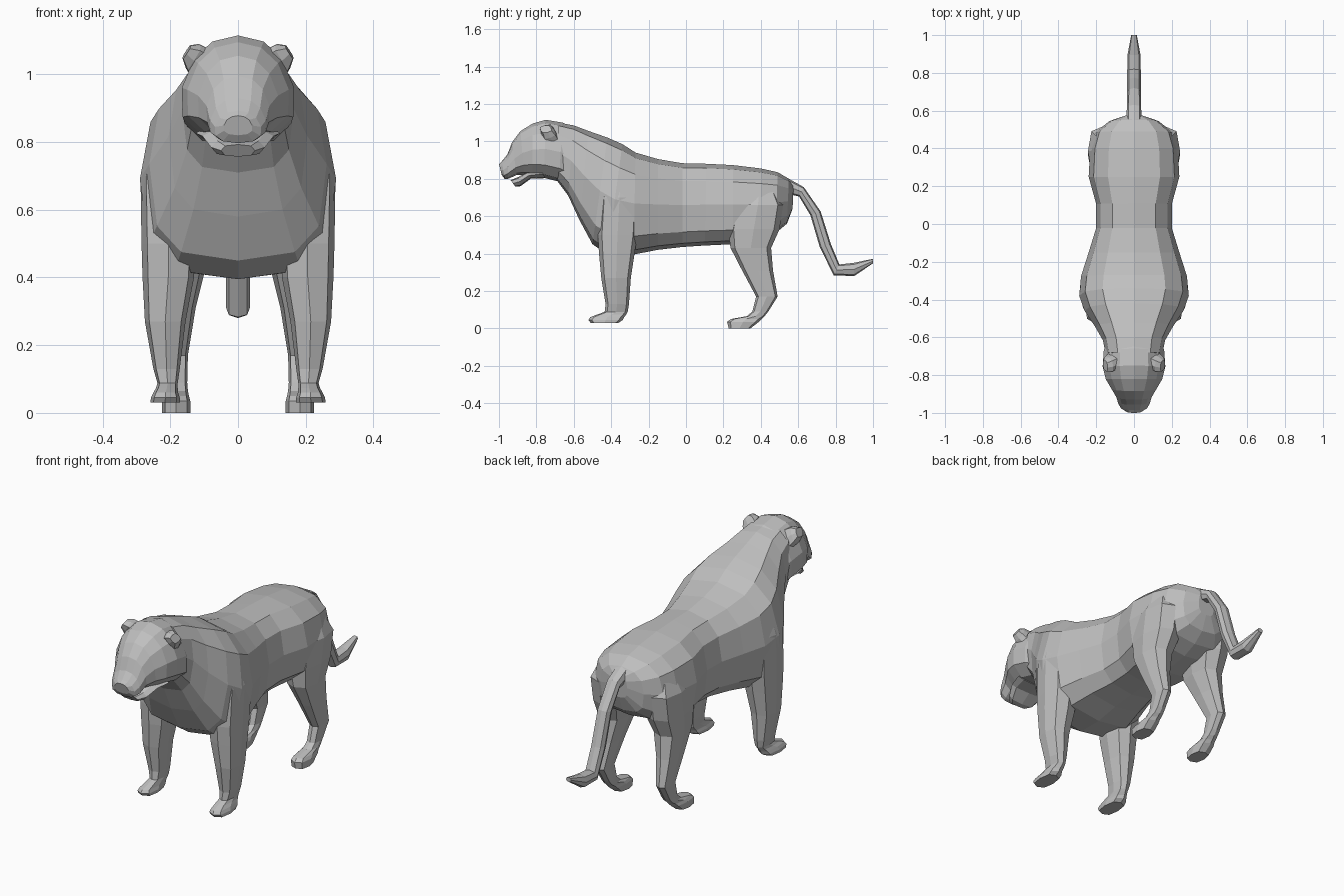
import bpy, bmesh, math
from mathutils import Vector

fur = bpy.data.materials.new("grey fur")
fur.diffuse_color = (0.52, 0.52, 0.52, 1)


def ring(c, a, b, n, p, low=None, taper=0):
    """Rounded-box ring with half axes a, b; low = lower-half exponent, taper narrows the top."""
    pts = []
    for i in range(n):
        t = 2 * math.pi * i / n
        u, v = math.cos(t), math.sin(t)
        q = low if low and v < -0.01 else p
        u, v = math.copysign(abs(u) ** q, u), math.copysign(abs(v) ** q, v)
        pts.append(Vector(c) + Vector(a) * u * (1 - taper * v) + Vector(b) * v)
    return pts


def loft(name, rings, mirror=False):
    """Skin rings into a closed flat-shaded mesh."""
    bm = bmesh.new()
    vs = [[bm.verts.new(p) for p in r] for r in rings]
    n = len(vs[0])
    for r, s in zip(vs, vs[1:]):
        for i in range(n):
            j = (i + 1) % n
            bm.faces.new((r[i], r[j], s[j], s[i]))
    bm.faces.new(vs[0])
    bm.faces.new(vs[-1])
    bmesh.ops.recalc_face_normals(bm, faces=bm.faces)
    me = bpy.data.meshes.new(name)
    bm.to_mesh(me)
    bm.free()
    me.materials.append(fur)
    ob = bpy.data.objects.new(name, me)
    bpy.context.collection.objects.link(ob)
    if mirror:
        ob.modifiers.new("mirror", 'MIRROR')
    return ob


def trunk(name, stations, n=12, p=0.8, low=None, taper=0):
    """Stations: top y, top z, bottom y, bottom z, half width."""
    rings = []
    for yt, zt, yb, zb, w in stations:
        c = (0, (yt + yb) / 2, (zt + zb) / 2)
        rings.append(ring(c, (w, 0, 0), (0, (yt - yb) / 2, (zt - zb) / 2),
                          n, p, low, taper))
    return loft(name, rings)


def leg(name, slices):
    """Slices: z, front y, back y, inner x, outer x."""
    rings = []
    for z, y0, y1, x0, x1 in slices:
        c = ((x0 + x1) / 2, (y0 + y1) / 2, z)
        rings.append(ring(c, ((x1 - x0) / 2, 0, 0), (0, (y1 - y0) / 2, 0), 8, 0.7))
    return loft(name, rings, mirror=True)


# Torso and neck, from rump to throat
trunk("body", [
    (0.575, 0.765, 0.57, 0.64, 0.05),
    (0.55, 0.80, 0.54, 0.56, 0.13),
    (0.49, 0.835, 0.48, 0.51, 0.205),
    (0.40, 0.855, 0.40, 0.475, 0.232),
    (0.25, 0.873, 0.25, 0.45, 0.24),
    (0.11, 0.88, 0.10, 0.443, 0.20),
    (-0.02, 0.883, -0.02, 0.435, 0.20),
    (-0.15, 0.905, -0.15, 0.42, 0.24),
    (-0.27, 0.94, -0.28, 0.395, 0.28),
    (-0.34, 0.985, -0.42, 0.395, 0.29),
    (-0.42, 1.02, -0.50, 0.45, 0.262),
    (-0.52, 1.055, -0.57, 0.58, 0.205),
    (-0.60, 1.085, -0.63, 0.71, 0.165),
    (-0.68, 1.10, -0.69, 0.79, 0.15)], low=0.64)

# Head with upper muzzle
trunk("head", [
    (-0.58, 1.06, -0.62, 0.76, 0.135),
    (-0.66, 1.10, -0.68, 0.785, 0.16),
    (-0.75, 1.115, -0.76, 0.805, 0.166),
    (-0.82, 1.095, -0.82, 0.815, 0.15),
    (-0.885, 1.055, -0.865, 0.82, 0.118),
    (-0.93, 0.995, -0.905, 0.82, 0.093),
    (-0.955, 0.93, -0.95, 0.80, 0.083),
    (-0.985, 0.893, -0.968, 0.797, 0.068),
    (-1.0, 0.878, -0.985, 0.82, 0.042)], p=0.85, taper=0.2)

# Open lower jaw
trunk("lower_jaw", [
    (-0.78, 0.85, -0.75, 0.803, 0.125),
    (-0.85, 0.835, -0.83, 0.80, 0.105),
    (-0.895, 0.81, -0.885, 0.76, 0.08),
    (-0.938, 0.793, -0.912, 0.757, 0.05)], n=8, low=0.7)

# Ears
loft("ears", [
    ring((0.10, -0.72, 1.025), (0.034, 0.015, -0.04), (0, 0.034, 0.012), 8, 0.55),
    ring((0.132, -0.74, 1.052), (0.022, 0.015, -0.034), (0.002, 0.034, 0.012), 8, 0.55),
    ring((0.152, -0.75, 1.066), (0.012, 0.01, -0.018), (0, 0.028, 0.006), 8, 0.55)],
    mirror=True)

# Front legs from shoulder to paw
leg("front_legs", [
    (0.84, -0.42, -0.28, 0.15, 0.25),
    (0.70, -0.46, -0.25, 0.13, 0.288),
    (0.50, -0.472, -0.26, 0.125, 0.285),
    (0.40, -0.465, -0.275, 0.13, 0.282),
    (0.27, -0.453, -0.295, 0.155, 0.275),
    (0.13, -0.43, -0.305, 0.172, 0.25),
    (0.088, -0.435, -0.312, 0.178, 0.238),
    (0.074, -0.475, -0.32, 0.178, 0.242),
    (0.06, -0.512, -0.33, 0.177, 0.25),
    (0.045, -0.522, -0.338, 0.172, 0.257),
    (0.03, -0.51, -0.36, 0.172, 0.259)])

# Hind legs from haunch to paw
leg("hind_legs", [
    (0.78, 0.33, 0.46, 0.08, 0.19),
    (0.66, 0.25, 0.52, 0.07, 0.244),
    (0.53, 0.225, 0.50, 0.07, 0.243),
    (0.43, 0.238, 0.455, 0.095, 0.235),
    (0.31, 0.30, 0.465, 0.125, 0.225),
    (0.17, 0.375, 0.49, 0.148, 0.215),
    (0.09, 0.355, 0.44, 0.15, 0.21),
    (0.065, 0.325, 0.42, 0.148, 0.212),
    (0.05, 0.24, 0.405, 0.145, 0.217),
    (0.035, 0.22, 0.39, 0.141, 0.224),
    (0.0, 0.228, 0.345, 0.141, 0.224)])

# Tail, hanging with an upturned tip
trunk("tail", [
    (0.55, 0.80, 0.54, 0.72, 0.04),
    (0.63, 0.755, 0.605, 0.705, 0.038),
    (0.72, 0.625, 0.665, 0.605, 0.036),
    (0.775, 0.45, 0.715, 0.435, 0.036),
    (0.82, 0.342, 0.79, 0.283, 0.036),
    (0.895, 0.35, 0.90, 0.28, 0.034),
    (1.0, 0.372, 1.0, 0.348, 0.015)], n=8)
